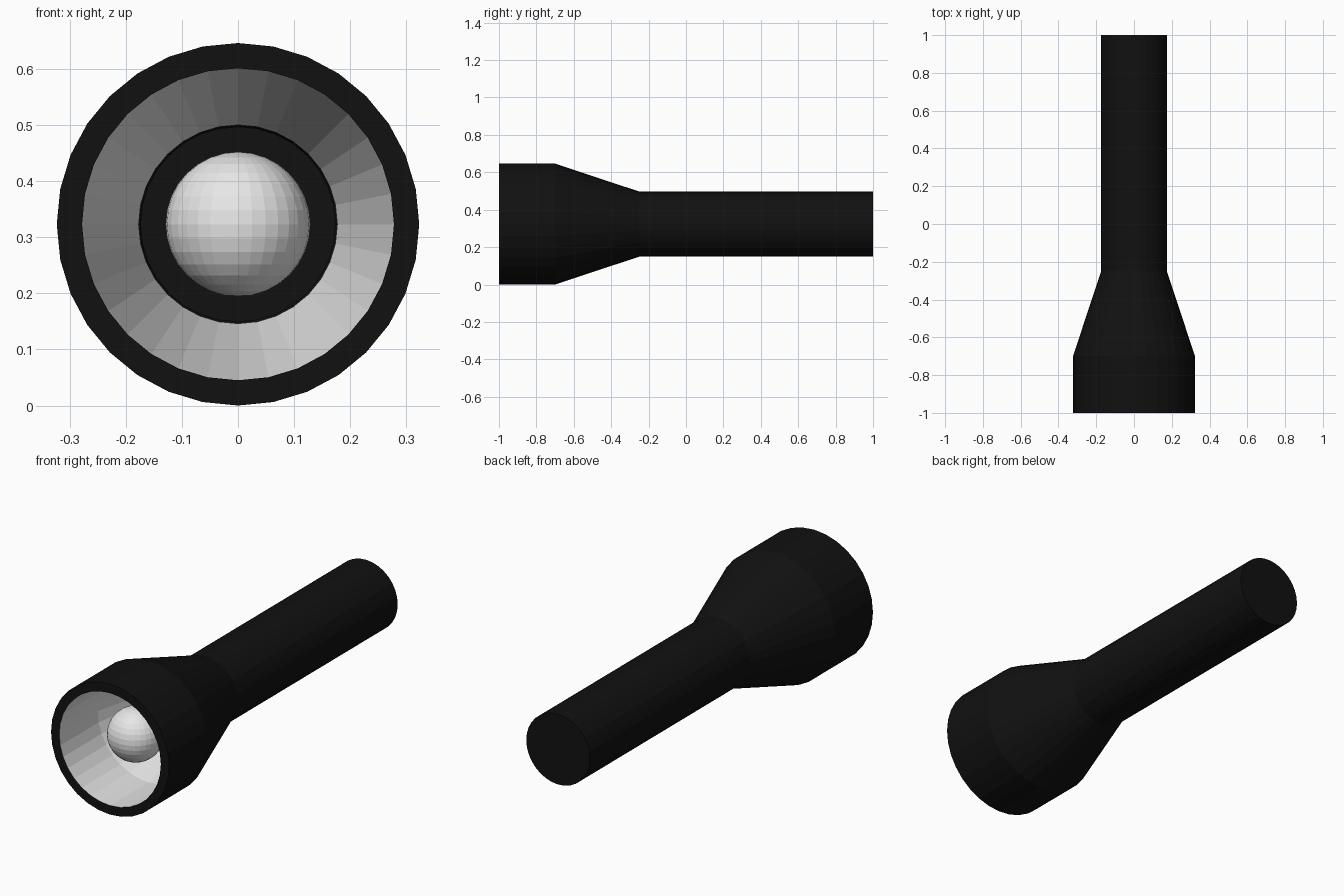
import bpy
import bmesh
from math import sin, cos, tau

SIDES = 32
AXIS_Z = 0.323

cube = bpy.data.objects.get("Cube")
if cube:
    bpy.data.objects.remove(cube, do_unlink=True)


def material(name, value, roughness):
    mat = bpy.data.materials.new(name)
    mat.use_nodes = True
    color = (value, value, value, 1)
    mat.diffuse_color = color
    bsdf = mat.node_tree.nodes["Principled BSDF"]
    bsdf.inputs["Base Color"].default_value = color
    bsdf.inputs["Roughness"].default_value = roughness
    return mat


def add_object(name, bm, mat):
    mesh = bpy.data.meshes.new(name)
    bm.to_mesh(mesh)
    bm.free()
    mesh.materials.append(mat)
    obj = bpy.data.objects.new(name, mesh)
    obj.location.z = AXIS_Z
    bpy.context.collection.objects.link(obj)
    return obj


def lathe(name, profile, mat, capped=False):
    """Spin (radius, y) points about the y axis; faces point left of travel."""
    bm = bmesh.new()
    rings = [[bm.verts.new((r * sin(tau * k / SIDES), y, r * cos(tau * k / SIDES)))
              for k in range(SIDES)] for r, y in profile]
    for a, b in zip(rings, rings[1:]):
        for k in range(SIDES):
            n = (k + 1) % SIDES
            bm.faces.new((a[k], a[n], b[n], b[k]))
    if capped:
        bm.faces.new(rings[0][::-1])
        bm.faces.new(rings[-1])
        bmesh.ops.recalc_face_normals(bm, faces=bm.faces)
    return add_object(name, bm, mat)


black = material("black casing", 0.0055, 0.5)
silver = material("pale grey", 0.8, 0.4)

# Handle: a plain closed tube whose front end closes the reflector
lathe("handle", [(0.174, -0.28), (0.174, 1)], black, capped=True)

# Head: front rim, straight collar and taper down to the handle
lathe("head_casing", [(0.278, -1), (0.323, -1), (0.323, -0.7), (0.174, -0.25)], black)

# Reflector: inner lining, a cone opening into a straight collar
lathe("reflector", [(0.177, -0.275), (0.278, -0.7), (0.278, -1)], silver)

# Bulb: faceted ball inside the head
bm = bmesh.new()
bmesh.ops.create_uvsphere(bm, u_segments=32, v_segments=16, radius=0.129)
bulb = add_object("bulb", bm, silver)
bulb.location.y = -0.8
